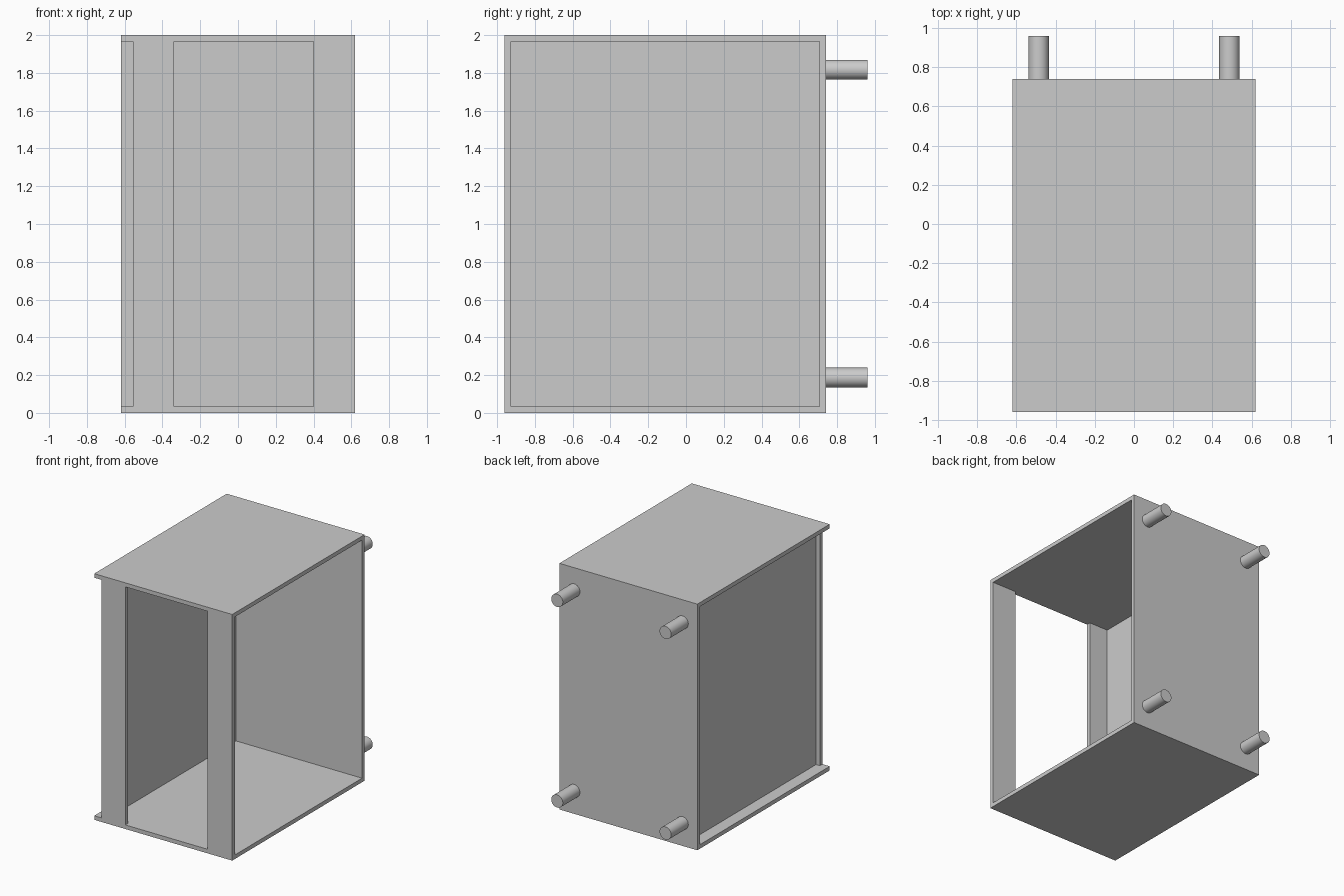
import bpy, bmesh, math

if "Cube" in bpy.data.objects:
    bpy.data.objects.remove(bpy.data.objects["Cube"])

W, Y0, Y1, H, T = 0.62, -0.96, 0.74, 2.0, 0.033  # half width, front, back, height, wall


def box(name, x0, x1, y0, y1, z0, z1):
    bm = bmesh.new()
    bmesh.ops.create_cube(bm, size=1)
    for v in bm.verts:
        v.co = ((x0, x1)[v.co.x > 0], (y0, y1)[v.co.y > 0], (z0, z1)[v.co.z > 0])
    mesh = bpy.data.meshes.new(name)
    bm.to_mesh(mesh)
    bm.free()
    ob = bpy.data.objects.new(name, mesh)
    bpy.context.collection.objects.link(ob)
    return ob


# Top and bottom plates, full footprint
box("bottom_plate", -W, W, Y0, Y1, 0, T)
box("top_plate", -W, W, Y0, Y1, H - T, H)

# Closed back wall
box("back_wall", -W, W, Y1 - T, Y1, T, H - T)

# Front strips either side of the tall opening; left one stops short of the edge
box("front_strip_left", -0.555, -0.34, Y0, Y0 + T, T, H - T)
box("front_strip_right", 0.40, W, Y0, Y0 + T, T, H - T)

# Thin recessed panel closing the left side; the right side stays open
box("left_panel", -0.52, -0.512, Y0 + T, Y1 - T, T, H - T)

# Four round pegs on the back
for x in (-0.487, 0.487):
    for z in (0.187, 1.817):
        bpy.ops.mesh.primitive_cylinder_add(
            vertices=32, radius=0.052, depth=0.22,
            location=(x, Y1 + 0.11, z), rotation=(math.pi / 2, 0, 0))
        peg = bpy.context.object
        peg.name = "back_peg"
        bpy.ops.object.shade_smooth_by_angle(angle=math.radians(30))
